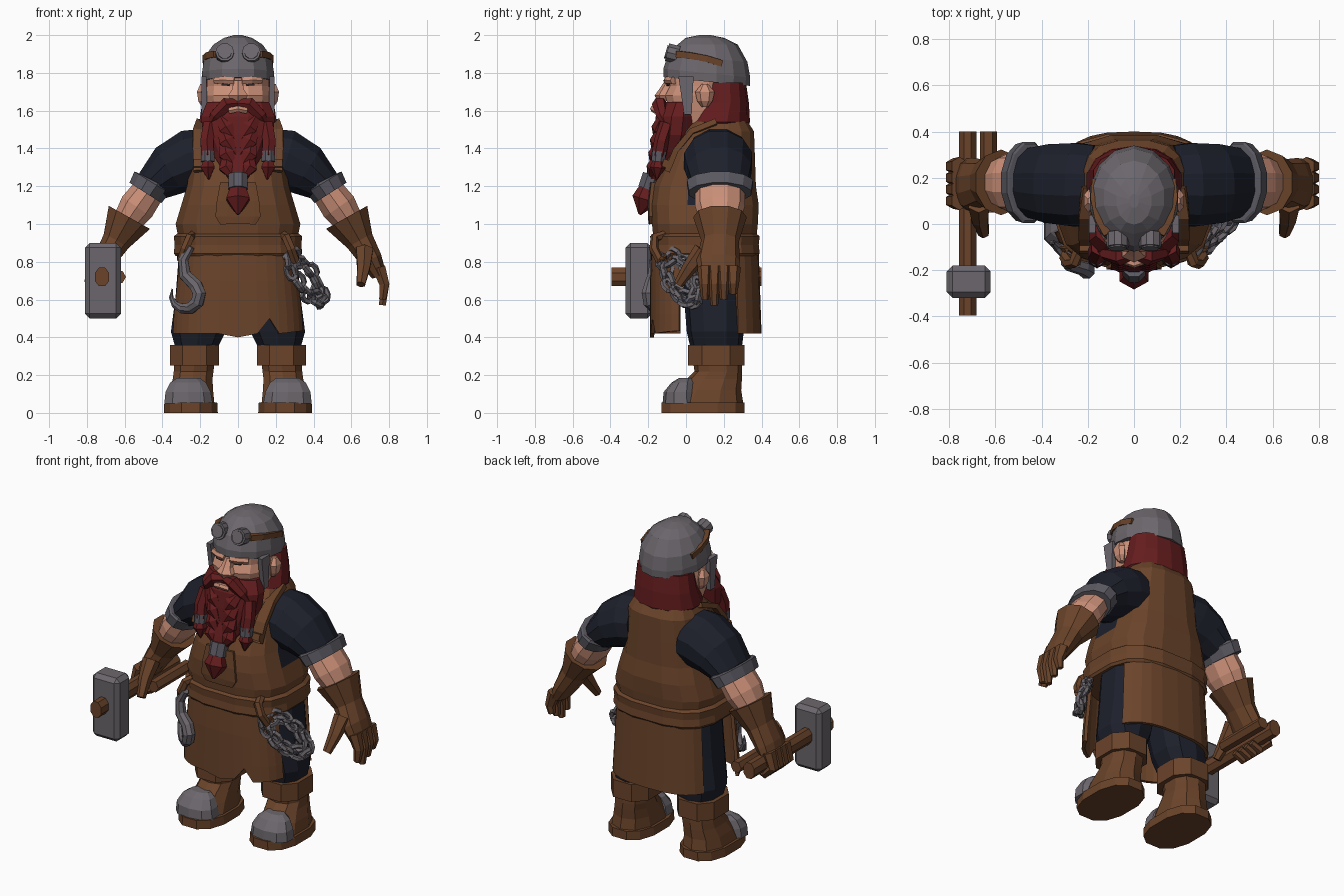
import bpy, bmesh, math
from mathutils import Vector

if "Cube" in bpy.data.objects:
    bpy.data.objects.remove(bpy.data.objects["Cube"])


def material(name, red, green, blue):
    mat = bpy.data.materials.new(name)
    mat.use_nodes = True
    mat.diffuse_color = (red, green, blue, 1)
    shader = mat.node_tree.nodes["Principled BSDF"]
    shader.inputs["Base Color"].default_value = mat.diffuse_color
    return mat


leather = material("brown leather", .145, .057, .023)
steel = material("grey steel", .148, .134, .15)
iron = material("dark iron", .105, .1, .12)
cloth = material("navy cloth", .012, .014, .024)
skin = material("skin", .6, .28, .19)
hair = material("red hair", .13, .012, .013)
dark = material("dark eye", .03, .02, .02)

across_axis, depth_axis, up_axis = Vector((1, 0, 0)), Vector((0, 1, 0)), Vector((0, 0, 1))


def ring(x=0, y=.1, z=0, wide=.1, deep=None):
    """Cross-section centre with its half width and half depth."""
    return Vector((x, y, z)), wide, wide if deep is None else deep


def loft(name, mat, rings, sides=10, upright=True, ref=depth_axis, power=1,
         mirror=1, arc=None, closed=False):
    """Skin rings along a path; an arc makes an open panel with thickness."""
    bm = bmesh.new()
    count = len(rings)
    if arc:
        start, end = (math.radians(a) for a in arc)
        angles = [start + (end - start) * i / sides for i in range(sides + 1)]
        grow = 1
    else:
        angles = [math.tau * (i + .5) / sides for i in range(sides)]
        grow = math.cos(math.pi / sides) ** -power
    bend = lambda value: math.copysign(abs(value) ** power, value) * grow
    loops = []
    for i, (center, wide, deep) in enumerate(rings):
        ahead = rings[(i + 1) % count if closed else min(i + 1, count - 1)][0]
        behind = rings[i - 1 if closed else max(i - 1, 0)][0]
        tangent = up_axis if upright else (ahead - behind).normalized()
        u = ref.cross(tangent).normalized()
        v = tangent.cross(u)
        corners = [center + u * wide * bend(math.cos(a)) + v * deep * bend(math.sin(a))
                   for a in angles]
        loops.append([bm.verts.new((c.x * mirror, c.y, c.z)) for c in corners])
    bands = list(zip(loops, loops[1:]))
    if closed:
        bands.append((loops[-1], loops[0]))
    for low, high in bands:
        for j in range(len(angles) - bool(arc)):
            k = (j + 1) % len(angles)
            bm.faces.new((low[j], low[k], high[k], high[j]))
    if not arc and not closed:
        bm.faces.new(loops[0])
        bm.faces.new(loops[-1])
    bmesh.ops.recalc_face_normals(bm, faces=bm.faces)
    mesh = bpy.data.meshes.new(name)
    bm.to_mesh(mesh)
    bm.free()
    mesh.materials.append(mat)
    obj = bpy.data.objects.new(name, mesh)
    bpy.context.collection.objects.link(obj)
    if arc:
        shell = obj.modifiers.new("shell", "SOLIDIFY")
        shell.thickness, shell.offset = .02, 0
    return obj


# Thickness rules for strands, from start to end
even = lambda t: 1
taper = lambda t: 1 - t / 2
leaf = lambda t: math.sin(math.pi * (.2 + .77 * t))


def strand(name, mat, path, radius, shape=even, flat=1, sides=6, **options):
    """Rod along a path; flat scales its width against its depth."""
    last = len(path) - 1
    rings = [ring(*point, radius * flat * shape(i / last), radius * shape(i / last))
             for i, point in enumerate(path)]
    return loft(name, mat, rings, sides, upright=False, **options)


# Torso wrapped in the apron, with cloth at the arm holes
torso = loft("apron_torso", leather, [
    ring(z=.9, wide=.31, deep=.27), ring(z=1, wide=.33, deep=.28),
    ring(z=1.1, wide=.3, deep=.285), ring(z=1.2, wide=.27, deep=.27),
    ring(y=.13, z=1.35, wide=.245, deep=.235), ring(y=.16, z=1.49, wide=.22, deep=.2),
    ring(y=.175, z=1.545, wide=.19, deep=.15)], sides=16, power=.7)
torso.data.materials.append(cloth)
for face in torso.data.polygons:
    if abs(face.center.y - .14) < .07 and 1.12 < face.center.z < 1.5:
        face.material_index = 1
loft("belt", leather, [ring(z=z, wide=.34 - inset, deep=.29 - inset) for z, inset in (
    (.83, .01), (.845, 0), (.89, .005), (.935, 0), (.95, .02))], sides=16, power=.7)

# Apron skirts and pocket
front = loft("apron_skirt_front", leather, [
    ring(z=.42, wide=.35, deep=.28), ring(z=.52, wide=.345, deep=.28),
    ring(z=.7, wide=.325, deep=.28), ring(z=.86, wide=.31, deep=.275)],
    sides=14, power=.7, arc=(200, 340))
hem = sorted(front.data.vertices, key=lambda vert: vert.co.z)[:15]
for vert in hem:
    vert.co.z += .12 * max(0, vert.co.x - .22) - .02 * (abs(vert.co.x) < .1)
min(hem, key=lambda vert: abs(vert.co.x - .19)).co.z += .08
loft("apron_skirt_back", leather, [ring(z=.42, wide=.34, deep=.29),
                                   ring(z=.86, wide=.315, deep=.275)],
     power=.7, arc=(28, 152))
loft("apron_pocket", leather, [
    ring(z=1, wide=.25, deep=.288), ring(z=1.04, wide=.32, deep=.292),
    ring(z=1.12, wide=.3, deep=.292), ring(z=1.22, wide=.25, deep=.28)],
    sides=6, power=.7, arc=(256, 284))

# Hammer
head = loft("hammer_head", steel, [ring(x=-.715, y=-.25, z=z, wide=.095, deep=.07)
                                   for z in (.5, .9)], sides=4)
edge = head.modifiers.new("edge", "BEVEL")
edge.width, edge.segments = .025, 1
strand("hammer_handle", leather, [(-.72, -.395, .72), (-.72, .4, .72)], .038,
       flat=1.3, sides=8, ref=across_axis)
strand("spare_handle", leather, [(-.63, .05, .72), (-.63, .4, .72)], .032, ref=across_axis)

# Helmet, tilted down at the back
helmet = loft("helmet", steel, [
    ring(y=.11, z=1.755, wide=.188, deep=.222), ring(y=.11, z=1.8, wide=.19, deep=.224),
    ring(y=.115, z=1.88, wide=.178, deep=.205), ring(y=.115, z=1.95, wide=.13, deep=.155),
    ring(z=1.985, wide=.075, deep=.1), ring(z=2, wide=.02, deep=.03)], sides=14)
for vert in helmet.data.vertices:
    if vert.co.z < 1.9:
        vert.co.z -= (vert.co.y - .1) / 10

# Head
loft("face", skin, [
    ring(z=1.5, wide=.14), ring(y=.07, z=1.6, wide=.16), ring(y=.06, z=1.68, wide=.17),
    ring(y=.07, z=1.73, wide=.165, deep=.155), ring(y=.07, z=1.8, wide=.165)],
    sides=12, power=.85)
loft("nose", skin, [
    ring(y=-.085, z=1.76, wide=.022), ring(y=-.11, z=1.71, wide=.032, deep=.03),
    ring(y=-.12, z=1.68, wide=.052, deep=.04), ring(y=-.11, z=1.65, wide=.035)], sides=6)
strand("lower_lip", skin, [(-.045, -.155, 1.6), (0, -.172, 1.61), (.045, -.155, 1.6)], .016)
loft("back_hair", hair, [
    ring(y=.17, z=1.5, wide=.17, deep=.15), ring(y=.175, z=1.54, wide=.205, deep=.16),
    ring(y=.2, z=1.64, wide=.19, deep=.13), ring(y=.205, z=1.75, wide=.175, deep=.11)],
    sides=14, power=.9)

# Beard with overlapping locks and a banded tail
loft("beard", hair, [
    ring(y=-.03, z=1.645, wide=.165, deep=.08), ring(y=-.045, z=1.57, wide=.195, deep=.115),
    ring(y=-.055, z=1.47, wide=.185, deep=.115), ring(y=-.075, z=1.38, wide=.14, deep=.1),
    ring(y=-.13, z=1.3, wide=.09, deep=.07), ring(y=-.175, z=1.23, wide=.045)], sides=12)
strand("beard_band", iron, [(0, -.18, 1.26), (0, -.205, 1.185)], .05, sides=8)
strand("beard_tip", hair, [(0, -.2, 1.2), (0, -.215, 1.13), (0, -.245, 1.05)], .064, leaf)
for level in range(4):
    z, y = 1.55 - level * .07, -.12 - level * .009
    for side in (-1, 1):
        strand("beard_lock", hair, [(.1 - level * .014, y, z + .03), (.06, y - .03, z - .04),
                                    (.005, y - .045, z - .12)], .03, leaf, flat=1.4, mirror=side)

# Paired parts
for side, label in ((1, "left_"), (-1, "right_")):

    def paired_loft(name, mat, *rings, **options):
        loft(label + name, mat, rings, mirror=side, **options)

    def paired_strand(name, mat, radius, *path, **options):
        strand(label + name, mat, path, radius, mirror=side, **options)

    # Goggles, face and whiskers
    paired_strand("goggle", steel, .047, (.07, -.04, 1.895), (.07, -.1, 1.91),
                  sides=10, ref=across_axis)
    paired_strand("lens", steel, .036, (.07, -.09, 1.907), (.07, -.107, 1.912),
                  sides=10, ref=across_axis)
    paired_strand("goggle_strap", leather, .017, (.115, -.045, 1.9), (.152, .02, 1.892),
                  (.172, .11, 1.875), (.164, .19, 1.85), sides=4, ref=up_axis)
    paired_loft("cheek_guard", steel, ring(x=.18, y=0, z=1.78, wide=.014, deep=.04),
                ring(x=.178, y=.01, z=1.58, wide=.014, deep=.02), sides=4)
    paired_loft("ear", skin, ring(x=.175, z=1.62, wide=.015), ring(x=.19, z=1.65, wide=.02, deep=.035),
                ring(x=.195, z=1.7, wide=.022, deep=.045), ring(x=.185, z=1.74, wide=.015), sides=6)
    paired_strand("eye", dark, .006, (.045, -.098, 1.737), (.085, -.09, 1.74), sides=4)
    paired_strand("brow", skin, .018, (.02, -.1, 1.758), (.07, -.095, 1.762), (.12, -.065, 1.76))
    paired_strand("moustache", hair, .036, (0, -.125, 1.64), (.06, -.14, 1.635),
                  (.12, -.125, 1.575), (.165, -.095, 1.5), shape=leaf)
    paired_strand("braid", hair, .034, (.15, -.1, 1.53), (.165, -.13, 1.44), (.16, -.145, 1.36))
    paired_strand("braid_band", iron, .036, (.16, -.142, 1.385), (.16, -.148, 1.33), sides=8)
    paired_strand("braid_tip", hair, .038, (.16, -.148, 1.34), (.16, -.15, 1.3),
                  (.155, -.155, 1.235), shape=leaf)

    # Apron strap, buckle and belt loop
    paired_strand("strap", leather, .015, (.19, .16, 1.535), (.205, .03, 1.49),
                  (.205, -.055, 1.39), (.2, -.1, 1.28), flat=2.3, sides=4)
    paired_strand("buckle", leather, .018, (.2, -.1, 1.34), (.2, -.112, 1.3), flat=2, sides=4)
    paired_strand("belt_loop", leather, .022, (.24, -.11, .94), (.255, -.165, .93),
                  (.28, -.17, .87), (.3, -.14, .81), (.3, -.1, .82))

    # Sleeve, rolled cuff, forearm and glove
    paired_loft("sleeve", cloth, ring(x=.17, y=.17, z=1.345, wide=.16, deep=.17),
                ring(x=.25, y=.17, z=1.335, wide=.165, deep=.18),
                ring(x=.36, y=.175, z=1.285, wide=.14, deep=.17),
                ring(x=.465, y=.18, z=1.2, wide=.09, deep=.145), sides=12, upright=False)
    paired_loft("sleeve_cuff", iron, ring(x=.45, y=.18, z=1.23, wide=.1, deep=.165),
                ring(x=.455, y=.18, z=1.22, wide=.11, deep=.175),
                ring(x=.49, y=.18, z=1.165, wide=.1, deep=.165), sides=12, upright=False)
    paired_loft("forearm", skin, ring(x=.47, y=.18, z=1.18, wide=.085, deep=.125),
                ring(x=.535, y=.18, z=1.09, wide=.095, deep=.125),
                ring(x=.61, y=.18, z=.98, wide=.07, deep=.09), upright=False)
    paired_loft("glove", leather, ring(x=.575, y=.18, z=1.035, wide=.125, deep=.135),
                ring(x=.645, y=.18, z=.91, wide=.075, deep=.095),
                ring(x=.705, y=.17, z=.81, wide=.06, deep=.11),
                ring(x=.745, y=.175, z=.73, wide=.04, deep=.1), upright=False)
    paired_strand("thumb", leather, .045, (.67, .09, .86), (.665, .02, .77), (.65, -.04, .68),
                  shape=taper)

    # Fingers, the right ones gripping the handle
    for finger in range(4):
        y = .1 + finger * .05
        tip = .57 + .03 * abs(finger - 1)
        relaxed = (.745, y, .77), (.775, y, .68), (.765, y, tip)
        gripping = (.755, y, .79), (.785, y, .7), (.73, y, .645), (.67, y, .67)
        paired_strand("finger", leather, .035, *(relaxed if side > 0 else gripping), shape=taper)

    # Trouser leg and boot
    paired_loft("trouser_leg", cloth, ring(x=.22, y=.16, z=.34, wide=.11, deep=.13),
                ring(x=.21, y=.155, z=.43, wide=.145), ring(x=.175, y=.15, z=.62, wide=.155),
                ring(x=.16, y=.15, z=.88, wide=.15), power=.8)
    paired_loft("boot_cuff", leather, ring(x=.23, y=.16, z=.25, wide=.13, deep=.15),
                ring(x=.23, y=.16, z=.36, wide=.13, deep=.15), sides=8, power=.8)
    paired_loft("boot_sole", leather, ring(x=.25, y=.09, z=0, wide=.143, deep=.22),
                ring(x=.25, y=.09, z=.055, wide=.14, deep=.22), sides=12, power=.8)
    paired_loft("boot", leather, ring(x=.25, z=.05, wide=.125, deep=.195),
                ring(x=.247, y=.12, z=.12, wide=.115, deep=.165),
                ring(x=.24, y=.15, z=.18, wide=.105, deep=.14),
                ring(x=.235, y=.17, z=.22, wide=.105, deep=.12),
                ring(x=.23, y=.165, z=.3, wide=.11, deep=.125), power=.85)
    paired_loft("toe_cap", steel, ring(x=.262, y=-.03, z=.05, wide=.128, deep=.09),
                ring(x=.264, y=-.03, z=.11, wide=.12, deep=.085),
                ring(x=.264, y=-.015, z=.16, wide=.095, deep=.06),
                ring(x=.262, y=0, z=.185, wide=.06, deep=.035), power=.85)

# Hook on the right hip, its bend wrapping round the apron
bend_points = [(-.28 + .075 * math.cos(a), -.14 - .06 * math.cos(a), .625 + .075 * math.sin(a))
               for a in (math.radians(40 - 35 * step) for step in range(8))]
strand("hook", steel, [(-.25, -.17, .88), (-.29, -.165, .81), (-.28, -.17, .73)] + bend_points,
       .035, leaf, sides=8)

# Coiled chain on the left hip
across, down = Vector((.075, .09, -.03)), Vector((.06, .03, -.13))
flat_side = across.cross(down).normalized()
for size, links in ((1, 12), (.68, 9)):
    for link in range(links):
        turn = math.tau * link / links
        center = Vector((.355, -.03, .715)) + size * (
            across * math.cos(turn) + down * math.sin(turn))
        along = (down * math.cos(turn) - across * math.sin(turn)).normalized()
        twist = along.cross(flat_side) * (-1) ** link
        wide = (flat_side + twist).normalized()
        oval = [center + along * .04 * math.cos(a) + wide * .026 * math.sin(a)
                for a in (math.tau * corner / 8 for corner in range(8))]
        strand("chain_link", steel, oval, .013, sides=5, ref=along.cross(wide), closed=True)
